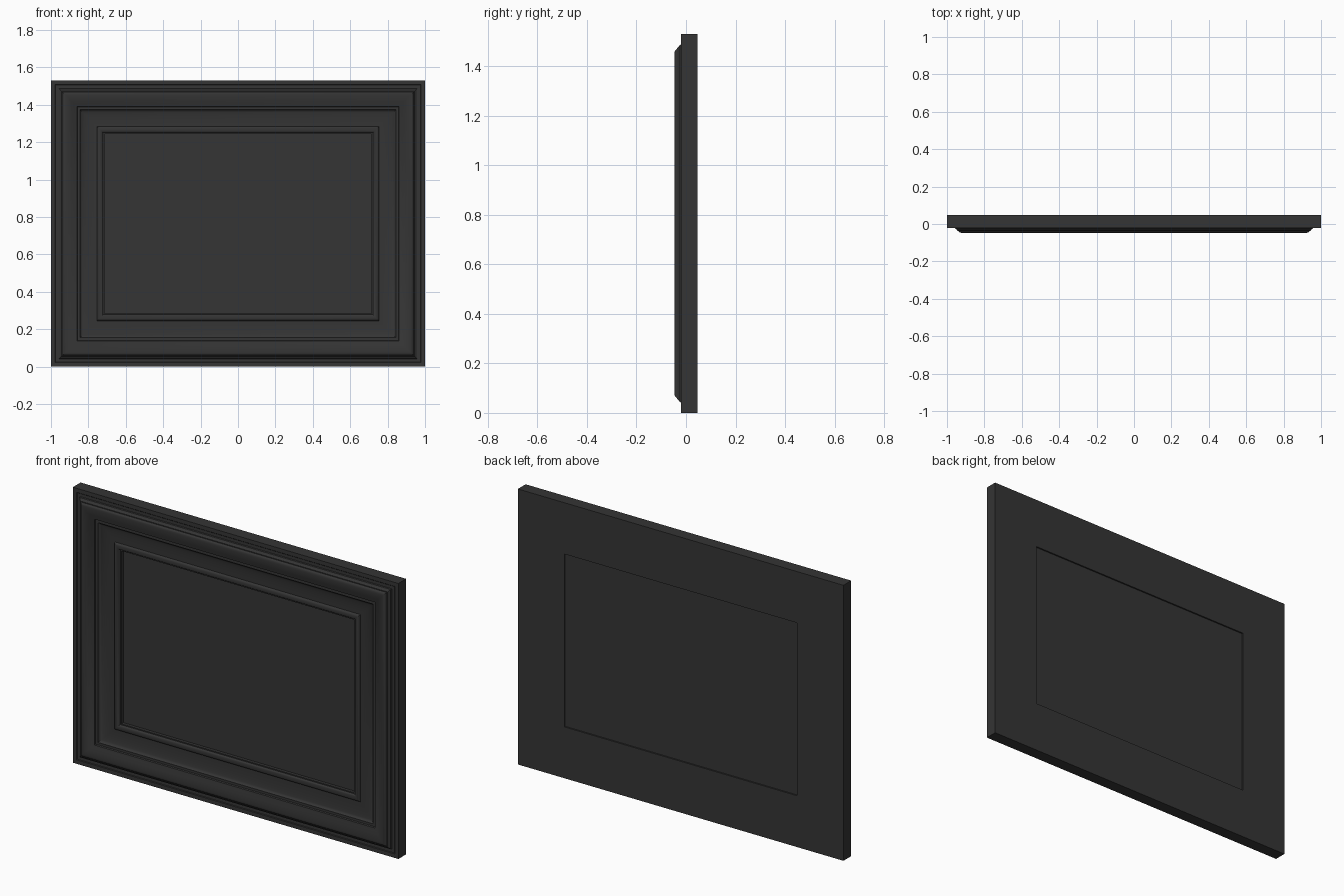
import bpy, bmesh, math

if "Cube" in bpy.data.objects:
    bpy.data.objects.remove(bpy.data.objects["Cube"])

W, H = 2.0, 1.53
HALF = W / 2

black = bpy.data.materials.new("black_paint")
black.diffuse_color = (0.035, 0.035, 0.035, 1)
black.use_nodes = True
black.node_tree.nodes["Principled BSDF"].inputs["Base Color"].default_value = black.diffuse_color


def arc(cd, cy, rd, ry, a0, a1, n):
    """Elliptical arc of (inset, depth) profile points."""
    pts = []
    for i in range(n + 1):
        a = math.radians(a0 + (a1 - a0) * i / n)
        pts.append((cd + rd * math.cos(a), cy + ry * math.sin(a)))
    return pts


def finish(bm, name):
    bmesh.ops.recalc_face_normals(bm, faces=bm.faces)
    me = bpy.data.meshes.new(name)
    bm.to_mesh(me)
    bm.free()
    ob = bpy.data.objects.new(name, me)
    bpy.context.collection.objects.link(ob)
    me.materials.append(black)
    bpy.ops.object.select_all(action='DESELECT')
    ob.select_set(True)
    bpy.context.view_layer.objects.active = ob
    bpy.ops.object.shade_smooth_by_angle(angle=math.radians(30))
    return ob


def mitred_sweep(profile, name):
    """Sweep a closed profile round the rectangle with mitred corners."""
    bm = bmesh.new()
    rings = []
    for d, y in profile:
        corners = ((d - HALF, d), (HALF - d, d), (HALF - d, H - d), (d - HALF, H - d))
        rings.append([bm.verts.new((x, y, z)) for x, z in corners])
    for i, a in enumerate(rings):
        b = rings[(i + 1) % len(rings)]
        for k in range(4):
            j = (k + 1) % 4
            bm.faces.new((a[k], a[j], b[j], b[k]))
    return finish(bm, name)


# Moulding profile: outer edge, stepped lip, rounded crown, cove, inner bead
profile = [(0, 0.047), (0, -0.021), (0.022, -0.021), (0.025, -0.018), (0.042, -0.018), (0.044, -0.025)]
profile += [(0.050, -0.028), (0.056, -0.036)]
profile += arc(0.078, -0.034, 0.018, 0.013, 190, 270, 6)
profile += [(0.095, -0.045), (0.110, -0.040), (0.124, -0.034), (0.138, -0.029)]
profile += [(0.141, -0.022), (0.147, -0.022)]
profile += arc(0.235, -0.023, 0.080, 0.020, 180, 90, 8)
profile += [(0.245, -0.003)]
profile += arc(0.262, -0.004, 0.016, 0.010, 180, 350, 8)
profile += [(0.279, -0.002), (0.285, -0.002), (0.285, 0.047)]
mitred_sweep(profile, "frame_moulding")

# Picture panel set into the opening
bm = bmesh.new()
bmesh.ops.create_cube(bm, size=1)
d = 0.284
for v in bm.verts:
    v.co.x *= W - 2 * d
    v.co.y = 0.027 + v.co.y * 0.024
    v.co.z = H / 2 + v.co.z * (H - 2 * d)
finish(bm, "picture_panel")
